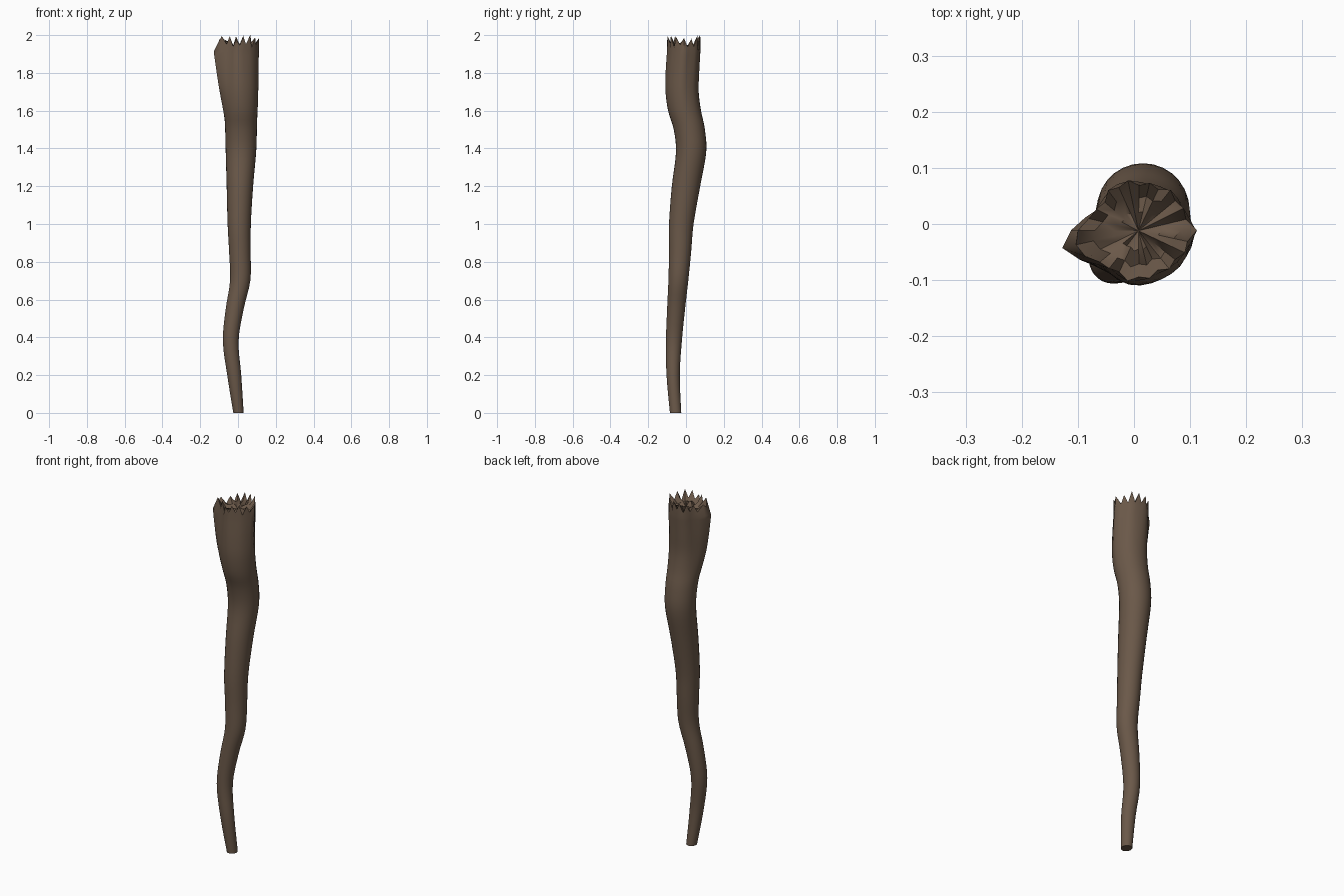
import bpy
import bmesh
import math
import random
from mathutils import Vector

random.seed(4)
default_cube = bpy.data.objects.get("Cube")
if default_cube:
    bpy.data.objects.remove(default_cube, do_unlink=True)

SIDES = 28
STEPS = 4

# Silhouette: height, left edge, right edge, front edge, back edge
PROFILE = [
    (0.0, -.025, .03, -.085, -.025),
    (.2, -.057, .017, -.103, -.033),
    (.38, -.08, .003, -.106, -.022),
    (.55, -.065, .03, -.1, -.005),
    (.7, -.042, .065, -.093, .012),
    (.85, -.047, .067, -.09, .027),
    (1.0, -.055, .068, -.09, .04),
    (1.2, -.06, .08, -.075, .075),
    (1.38, -.065, .096, -.053, .107),
    (1.5, -.068, .1, -.065, .1),
    (1.6, -.073, .102, -.095, .08),
    (1.7, -.078, .102, -.109, .069),
    (1.8, -.08, .1, -.109, .073),
    (1.915, -.08, .098, -.102, .08),
]


def spline(a, b, c, d, t):
    """Smooth interpolation from b to c."""
    return b + .5 * t * (c - a + t * (2*a - 5*b + 4*c - d + t * (3*(b - c) + d - a)))


def smooth_rows(rows):
    result = []
    last = len(rows) - 1
    for i in range(last):
        near = [rows[max(0, min(last, i + k))] for k in (-1, 0, 1, 2)]
        for s in range(STEPS):
            result.append([spline(*values, s / STEPS) for values in zip(*near)])
    result.append(list(rows[-1]))
    return result


def hat(angle, target, width):
    """Pointed bump around one direction."""
    difference = abs(math.remainder(angle - target, math.tau))
    return max(0, 1 - difference / width)


def ring_points(row):
    z, left, right, front, back = row
    centre = Vector(((left + right) / 2, (front + back) / 2, z))
    flare = max(0, min(1, (z - 1.55) / .36))
    points = []
    for i in range(SIDES):
        angle = math.tau * i / SIDES
        fin = .052 * hat(angle, math.pi + math.tau / SIDES, .6) + .018 * hat(angle, 0, .45)
        # Shallow bark folds deepen toward the broken end
        fold = 1 - .07 * flare * (.5 + .5 * math.sin(5 * angle + 1))
        out = Vector((math.cos(angle), math.sin(angle), 0))
        ellipse = Vector((out.x * (right - left) / 2, out.y * (back - front) / 2, 0))
        points.append(centre + ellipse * fold + out * fin * flare)
    return points


bm = bmesh.new()


def add_ring(points):
    return [bm.verts.new(p) for p in points]


def bridge(lower, upper):
    for i in range(SIDES):
        j = (i + 1) % SIDES
        bm.faces.new((lower[i], lower[j], upper[j], upper[i]))


# Winding shaft with a flat bottom
rings = [add_ring(ring_points(row)) for row in smooth_rows(PROFILE)]
for lower, upper in zip(rings, rings[1:]):
    bridge(lower, upper)
bm.faces.new(list(reversed(rings[0])))

# Splintered rim: alternating peaks and notches
axis = Vector((.008, -.012, 0))
rim_points = []
for i, vert in enumerate(rings[-1]):
    offset = vert.co - axis
    spike = i % 2 == 0
    scale = 1.02 if spike else .93
    if abs(i - SIDES / 2 - 1) < 2:
        scale *= .88
    height = random.uniform(1.97, 2) if spike else random.uniform(1.935, 1.955)
    rim_points.append(Vector((axis.x + offset.x * scale, axis.y + offset.y * scale, height)))
rim_points[0].z = 1.985
rim_points[4].z = 2
rim = add_ring(rim_points)
bridge(rings[-1], rim)

# Rough broken wood inside the rim
previous = rim
for scale in (.72, .4):
    points = []
    for p in rim_points:
        q = axis + (p - axis) * scale
        q.z = 1.935 + random.uniform(-.012, .022)
        points.append(q)
    inner = add_ring(points)
    bridge(previous, inner)
    previous = inner
middle = bm.verts.new(axis + Vector((0, 0, 1.935)))
for i in range(SIDES):
    bm.faces.new((previous[i], previous[(i + 1) % SIDES], middle))

bmesh.ops.recalc_face_normals(bm, faces=bm.faces)
mesh = bpy.data.meshes.new("wooden_branch")
bm.to_mesh(mesh)
bm.free()
branch = bpy.data.objects.new("wooden_branch", mesh)
bpy.context.collection.objects.link(branch)

# Brown bark colour
bark = bpy.data.materials.new("brown_bark")
bark.use_nodes = True
colour = (.145, .098, .066, 1)
bark.diffuse_color = colour
bark.node_tree.nodes["Principled BSDF"].inputs["Base Color"].default_value = colour
mesh.materials.append(bark)

bpy.ops.object.select_all(action="DESELECT")
branch.select_set(True)
bpy.context.view_layer.objects.active = branch
bpy.ops.object.shade_smooth_by_angle(angle=math.radians(50))
